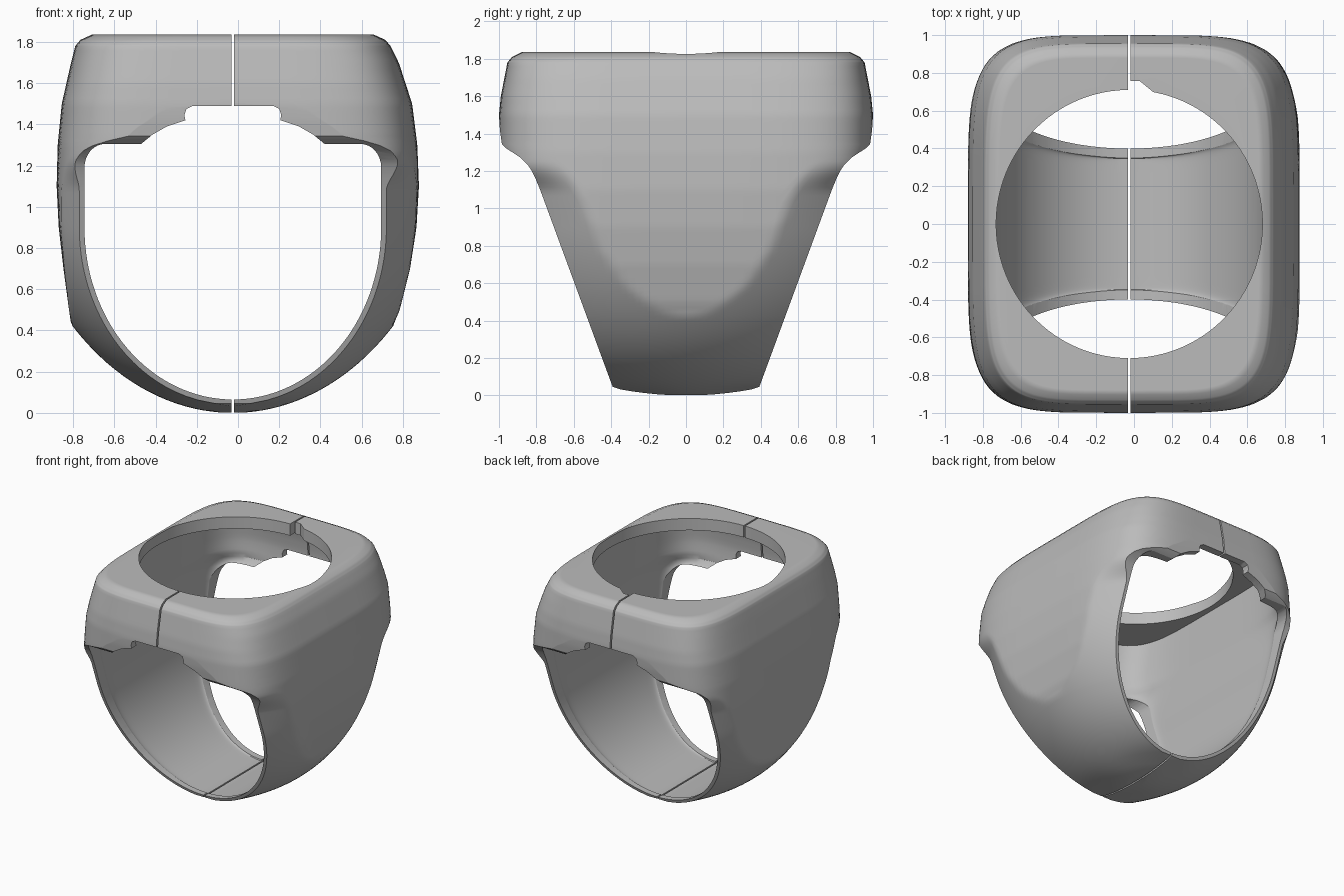
import bpy, bmesh, math

if "Cube" in bpy.data.objects:
    bpy.data.objects.remove(bpy.data.objects["Cube"])

CX = -0.025      # axis of the finger opening
N = 5            # squareness of the plan outline
RING_Z = 0.9     # height where the finger opening becomes straight

metal = bpy.data.materials.new("grey_metal")
metal.use_nodes = True
metal.diffuse_color = (0.5, 0.5, 0.5, 1)
metal.node_tree.nodes["Principled BSDF"].inputs["Base Color"].default_value = (0.5, 0.5, 0.5, 1)

# Profiles as (height, half size)
LEFT = [(.43, .755), (.5, .785), (.7, .835), (.9, .866), (1.1, .878), (1.3, .87),
        (1.5, .845), (1.7, .78), (1.78, .74), (1.81, .715), (1.835, .66)]
RIGHT = [(.43, .81), (.5, .82), (.7, .847), (.9, .87), (1.1, .88), (1.3, .875),
         (1.5, .855), (1.7, .81), (1.78, .79), (1.81, .765), (1.835, .71)]
DEPTH = [(.04, .39), (1.1, .78), (1.16, .805), (1.22, .835), (1.275, .89), (1.335, .983),
         (1.42, .995), (1.5, 1.0), (1.6, .99), (1.78, .955), (1.81, .93), (1.835, .88)]


def lerp_table(table, z):
    if z <= table[0][0]:
        return table[0][1]
    for (z0, v0), (z1, v1) in zip(table, table[1:]):
        if z <= z1:
            return v0 + (v1 - v0) * (z - z0) / (z1 - z0)
    return table[-1][1]


def smoothstep(lo, hi, v):
    t = min(max((v - lo) / (hi - lo), 0), 1)
    return t * t * (3 - 2 * t)


def depth(z):
    return .39 * math.sqrt(z / .04) if z < .04 else lerp_table(DEPTH, z)


def finger_half(r, z):
    """Half width of the finger ellipse, straight above RING_Z."""
    return r * math.sqrt(max(1 - (max(RING_Z - z, 0) / (r + .115)) ** 2, 0))


def loft(name, rings):
    """Skin a stack of closed rings and cap both ends."""
    bm = bmesh.new()
    rows = [[bm.verts.new(p) for p in ring] for ring in rings]
    n = len(rows[0])
    for a, b in zip(rows, rows[1:]):
        for i in range(n):
            j = (i + 1) % n
            bm.faces.new((a[i], a[j], b[j], b[i]))
    bm.faces.new(rows[0])
    bm.faces.new(rows[-1])
    bmesh.ops.recalc_face_normals(bm, faces=bm.faces)
    mesh = bpy.data.meshes.new(name)
    bm.to_mesh(mesh)
    bm.free()
    ob = bpy.data.objects.new(name, mesh)
    mesh.materials.append(metal)
    bpy.context.collection.objects.link(ob)
    return ob


def body_ring(z):
    """Crowned shank trimmed by the rounded rectangle of the side faces."""
    b = depth(z)
    plan_depth = b if z > 1.5 else 1.0
    crown = math.sqrt(2 * (.84 + .21 * z) * z - z * z)
    upper = smoothstep(1.08, 1.26, z)
    spread = 1 + (2 / N - 1) * smoothstep(.95, 1.35, z)
    ring = []
    steps = 48
    for side, a in ((1, lerp_table(LEFT, z) - CX), (-1, lerp_table(RIGHT, z) + CX)):
        edge = min(max(finger_half(.745, z), .01), .9 * crown)
        for i in range(steps + 1):
            s = math.sin(side * math.pi * (i / steps - .5))
            y = math.copysign(b * abs(s) ** spread, s)
            plan = max(a * max(1 - (abs(y) / plan_depth) ** N, 0) ** (1 / N), .01)
            shank = min(plan, edge + (crown - edge) * (1 - (y / b) ** 2))
            ring.append((CX + side * (shank + (plan - shank) * upper), y, z))
    return ring


levels = [.0015 + .4 * (i / 18) ** 2 for i in range(18)]
levels += [.4 + 1.38 * i / 60 for i in range(61)] + [1.787, 1.798, 1.81, 1.823, 1.835]
body = loft("ring_body", [body_ring(z) for z in levels])


# Hollow interior that leaves a thin wall and a thin lip around the opening
def cavity_ring(z):
    top = smoothstep(1.0, 1.4, z)
    a, b = finger_half(.73, z) + .02 * top, depth(z) - .05 - .01 * top
    n = 24 - 19 * top
    ring = []
    for i in range(64):
        t = math.tau * (i + .5) / 64
        c, s = math.cos(t), math.sin(t)
        ring.append((CX + math.copysign(a * abs(c) ** (2 / n), c),
                     math.copysign(b * abs(s) ** (2 / n), s), z))
    return ring


cavity_levels = [.056 + .84 * (i / 18) ** 2 for i in range(19)]
cavity_levels += [.896 + .844 * i / 26 for i in range(1, 27)]
cavity = loft("cavity_cutter", [cavity_ring(z) for z in cavity_levels])

# Finger opening with stepped arch at the top, cut front to back
half = [(.72 * math.sin(t), RING_Z - .835 * math.cos(t))
        for t in [math.pi / 2 * i / 32 for i in range(33)]]
half += [(.62 + .1 * math.cos(t), 1.19 + .115 * math.sin(t))
         for t in [math.pi / 2 * i / 8 for i in range(9)]]
half += [(.445, 1.305), (.39, 1.35), (.32, 1.39), (.23, 1.42), (.235, 1.445), (.225, 1.475), (.195, 1.49)]
outline = half + [(-x, z) for x, z in reversed(half[1:])]
opening = loft("opening_cutter", [[(CX + x, y, z) for x, z in outline] for y in (-1.3, 1.3)])

# Round hole in the top plate
hole = loft("hole_cutter", [[(CX + .705 * math.cos(math.tau * i / 96),
                              .71 * math.sin(math.tau * i / 96), z) for i in range(96)]
                            for z in (1.6, 2.0)])

# Small key notch at the back of the hole
notch = loft("notch_cutter", [[(x, y, z) for x, y in
                               [(-.026, .6), (.13, .6), (.1, .7), (.03, .757), (-.026, .757)]]
                              for z in (1.65, 2.0)])

# Thin slit that splits the ring
slit = loft("slit_cutter", [[(x, y, z) for x, y in
                             [(-.031, -1.3), (-.019, -1.3), (-.019, 1.3), (-.031, 1.3)]]
                            for z in (-.2, 2.1)])

bpy.context.view_layer.objects.active = body
for cutter in (cavity, opening, hole, notch, slit):
    cutter.hide_render = True
    mod = body.modifiers.new(cutter.name, 'BOOLEAN')
    mod.operation, mod.solver, mod.object = 'DIFFERENCE', 'EXACT', cutter
    bpy.ops.object.modifier_apply(modifier=mod.name)
    bpy.data.objects.remove(cutter)

# Smooth shading that keeps the flat top and rims crisp
bpy.ops.object.select_all(action='DESELECT')
body.select_set(True)
bpy.ops.object.shade_smooth_by_angle(angle=math.radians(32))
normals = body.modifiers.new("flat_areas", 'WEIGHTED_NORMAL')
normals.keep_sharp = True
